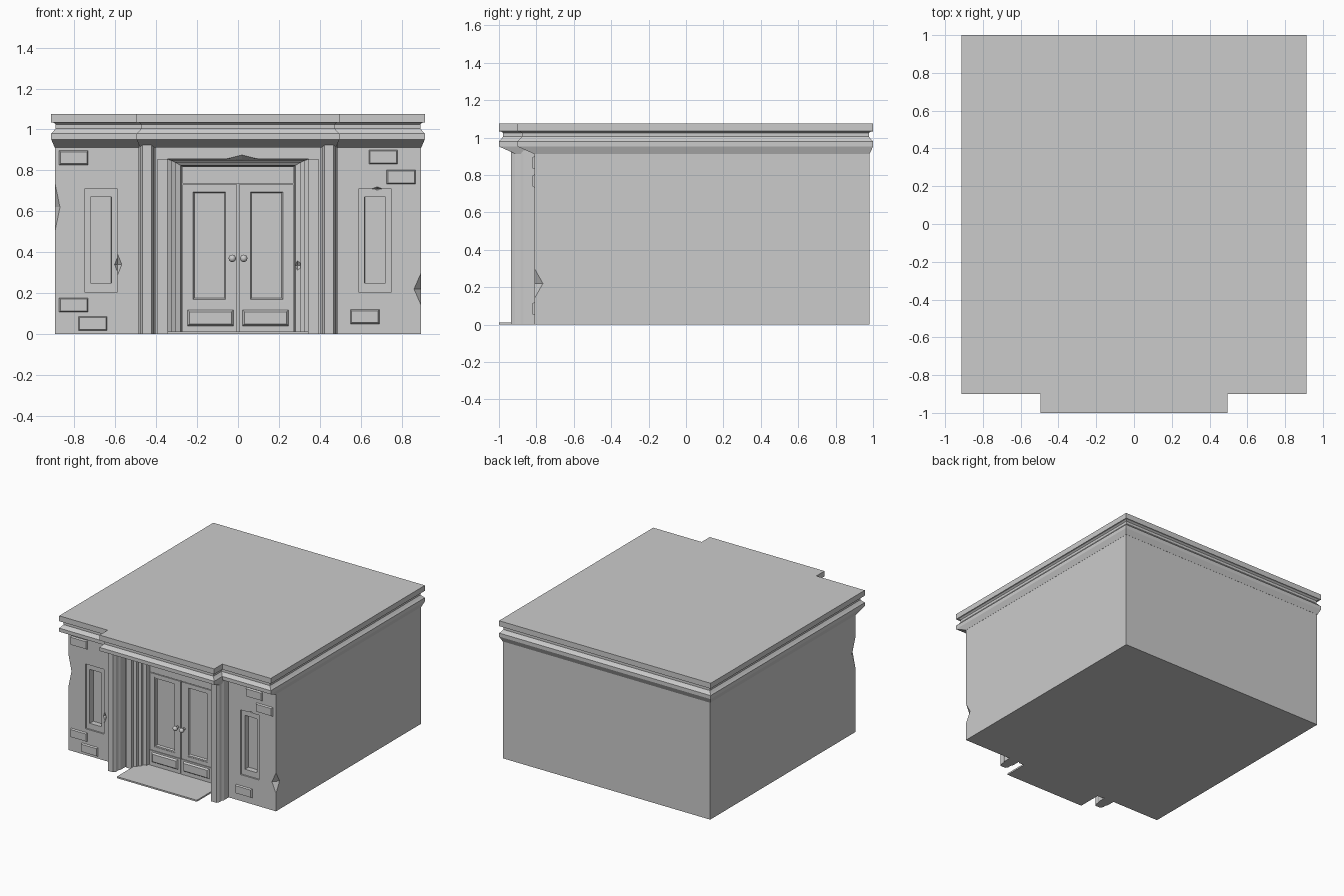
import bpy, bmesh
from mathutils import Matrix, Vector

if "Cube" in bpy.data.objects:
    bpy.data.objects.remove(bpy.data.objects["Cube"])


def make(name, bm, smooth=False):
    bmesh.ops.recalc_face_normals(bm, faces=bm.faces[:])
    me = bpy.data.meshes.new(name)
    bm.to_mesh(me)
    bm.free()
    ob = bpy.data.objects.new(name, me)
    bpy.context.collection.objects.link(ob)
    if smooth:
        for p in me.polygons:
            p.use_smooth = True
    return ob


def loft(name, rings):
    """Closed solid through a list of equal-length vertex rings."""
    bm = bmesh.new()
    vs = [[bm.verts.new(p) for p in r] for r in rings]
    n = len(rings[0])
    for a, b in zip(vs, vs[1:]):
        for i in range(n):
            j = (i + 1) % n
            bm.faces.new((a[i], a[j], b[j], b[i]))
    bm.faces.new(vs[0])
    bm.faces.new(vs[-1][::-1])
    return make(name, bm)


def rect(x0, x1, z0, z1, y):
    return [(x0, y, z0), (x1, y, z0), (x1, y, z1), (x0, y, z1)]


def box(name, x0, x1, y0, y1, z0, z1):
    return loft(name, [rect(x0, x1, z0, z1, y0), rect(x0, x1, z0, z1, y1)])


def raised(name, x0, x1, z0, z1, back, front, bev):
    """Block on a front-facing wall with chamfered edges."""
    return loft(name, [rect(x0, x1, z0, z1, back),
                       rect(x0 + bev, x1 - bev, z0 + bev, z1 - bev, front)])


def octa(c, r):
    """Octahedral chip used to damage the masonry."""
    bm = bmesh.new()
    bmesh.ops.create_uvsphere(bm, u_segments=4, v_segments=2, radius=1)
    bmesh.ops.transform(bm, matrix=Matrix.Translation(c) @ Matrix.Diagonal((*r, 1)), verts=bm.verts)
    return make("chip_cutter", bm)


def cut(ob, cutters):
    for c in cutters:
        m = ob.modifiers.new("cut", "BOOLEAN")
        m.operation, m.solver, m.object = "DIFFERENCE", "EXACT", c
    dg = bpy.context.evaluated_depsgraph_get()
    me = bpy.data.meshes.new_from_object(ob.evaluated_get(dg))
    ob.modifiers.clear()
    ob.data = me
    for c in cutters:
        bpy.data.objects.remove(c)


WALL, DOOR = -0.81, -0.70

# Main block with stepped door recess, windows and chipped masonry
walls = box("walls", -0.895, 0.895, WALL, 0.98, 0, 0.93)
steps = [(-0.95, .345, .855), (-0.795, .345, .855), (-0.785, .325, .848), (-0.765, .325, .848),
         (-0.755, .305, .838), (-0.735, .305, .838), (-0.725, .28, .825), (-0.685, .275, .82)]
cutters = [loft("door_cutter", [rect(-w, w, -0.1, h, y) for y, w, h in steps])]
for s in (-1, 1):
    c = s * 0.67
    cutters.append(loft("window_cutter", [
        rect(c - .08, c + .08, .205, .71, WALL - .05), rect(c - .08, c + .08, .205, .71, WALL + .012),
        rect(c - .052, c + .052, .25, .67, WALL + .0121), rect(c - .05, c + .05, .25, .67, WALL + .055)]))
for c, r in [((.895, WALL, .22), (.035, .045, .08)), ((-.895, WALL, .62), (.025, .045, .12)),
             ((-.59, WALL, .34), (.022, .03, .055)), ((.68, WALL, .708), (.03, .02, .012)),
             ((.02, WALL, .853), (.09, .03, .022)), ((.29, -.735, .335), (.025, .025, .03))]:
    cutters.append(octa(c, r))
cut(walls, cutters)


# Cornice and roof: stepped moulding that breaks forward over the entrance
def plan(z, x, back, front, px, pf):
    return [(x, back, z), (-x, back, z), (-x, front, z), (-px, front, z),
            (-px, pf, z), (px, pf, z), (px, front, z), (x, front, z)]


def level(z, d):
    return plan(z, .913 - d, 1 - d, -.9 + d, .495 - d, -1 + d)


loft("cornice_roof", [plan(.912, .896, .981, WALL - .001, .48, -.91), level(.952, 0), level(.98, 0),
                      level(.99, .01), level(1.005, .022), level(1.025, .022),
                      level(1.033, .012), level(1.034, 0), level(1.076, 0)])

# Entrance columns with faceted section, jamb strips beside the doorway
section = [(-.042, WALL + .01), (-.042, -.87), (-.034, -.885), (-.034, -.915), (-.022, -.935),
           (.022, -.935), (.034, -.915), (.034, -.885), (.042, -.87), (.042, WALL + .01)]
for s, side in ((-1, "left"), (1, "right")):
    loft(f"column_{side}", [[(s * .445 + x, y, z) for x, y in section] for z in (0, .93)])
    box(f"jamb_{side}", *sorted((s * .345, s * .393)), WALL - .008, WALL + .01, 0, .855)

# Threshold slab
box("threshold", -.345, .345, -1.0, -.68, 0, .012)

# Double doors with recessed upper panels, raised lower panels and knobs
box("transom", -.27, .27, DOOR, -.68, .735, .82)
for s, side in ((-1, "left"), (1, "right")):
    leaf = box(f"door_{side}", *sorted((s * .004, s * .27)), DOOR, -.675, .01, .73)
    a, b = sorted((s * .05, s * .23))
    cut(leaf, [loft("panel_cutter", [rect(a, b, .16, .705, DOOR - .02), rect(a, b, .16, .705, DOOR + .003),
                                     rect(a + .01, b - .01, .17, .695, DOOR + .0031),
                                     rect(a + .018, b - .018, .178, .687, DOOR + .018)])])
    box(f"kick_board_{side}", *sorted((s * .004, s * .27)), DOOR - .006, DOOR + .005, .01, .13)
    a, b = sorted((s * .022, s * .247))
    raised(f"lower_panel_{side}", a, b, .04, .118, DOOR - .005, DOOR - .018, .01)
    bm = bmesh.new()
    bmesh.ops.create_uvsphere(bm, u_segments=12, v_segments=8, radius=.018,
                              matrix=Matrix.Translation((s * .028, DOOR - .035, .37)))
    bmesh.ops.create_cone(bm, cap_ends=True, segments=10, radius1=.009, radius2=.009, depth=.04,
                          matrix=Matrix.Translation((s * .028, DOOR - .015, .37)) @ Matrix.Rotation(1.5708, 4, "X"))
    make(f"knob_{side}", bm, smooth=True)

# Exposed bricks standing proud of the plaster
for i, (x, z) in enumerate([(-.803, .862), (-.803, .142), (-.71, .052), (.71, .865), (.797, .768), (.62, .085)]):
    raised(f"brick_{i + 1}", x - .073, x + .073, z - .037, z + .037, WALL + .005, WALL - .012, .008)
